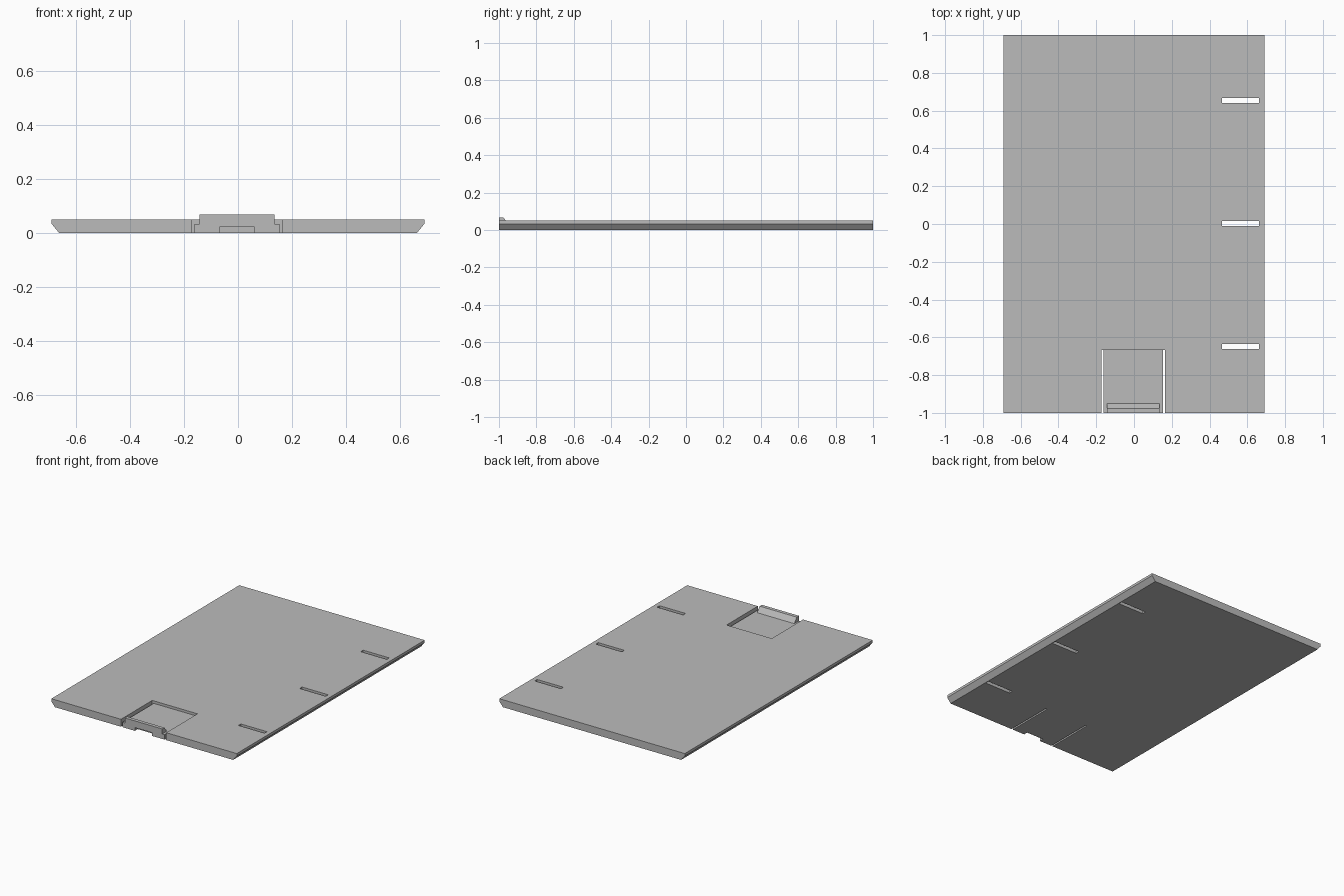
import bpy
import bmesh

cube = bpy.data.objects.get("Cube")
if cube:
    bpy.data.objects.remove(cube, do_unlink=True)

TOP, STEP = 0.05, 0.033           # lid thickness, height of bevel and tab floor
HALF_W, HALF_L = 0.691, 1.0
TAB_X, TAB_END = -0.0035, -0.667  # latch tab centre and hinge line

grey = bpy.data.materials.new("grey plastic")
grey.use_nodes = True
colour = (0.5, 0.5, 0.5, 1)
grey.diffuse_color = colour
grey.node_tree.nodes["Principled BSDF"].inputs["Base Color"].default_value = colour


def prism(name, points, offset):
    """Extrude a closed 3D outline along an offset."""
    bm = bmesh.new()
    face = bm.faces.new([bm.verts.new(p) for p in points])
    grown = bmesh.ops.extrude_face_region(bm, geom=[face])["geom"]
    bmesh.ops.translate(bm, vec=offset,
                        verts=[v for v in grown if isinstance(v, bmesh.types.BMVert)])
    bmesh.ops.recalc_face_normals(bm, faces=bm.faces)
    mesh = bpy.data.meshes.new(name)
    bm.to_mesh(mesh)
    bm.free()
    mesh.materials.append(grey)
    obj = bpy.data.objects.new(name, mesh)
    bpy.context.collection.objects.link(obj)
    return obj


def box(name, x0, x1, y0, y1, z0, z1):
    outline = [(x0, y0, z0), (x1, y0, z0), (x1, y1, z0), (x0, y1, z0)]
    return prism(name, outline, (0, 0, z1 - z0))


def combine(target, tool, operation="DIFFERENCE"):
    """Apply a boolean and drop the tool."""
    tool.hide_render = True
    mod = target.modifiers.new(tool.name, "BOOLEAN")
    mod.operation, mod.object, mod.solver = operation, tool, "EXACT"
    bpy.context.view_layer.objects.active = target
    bpy.ops.object.modifier_apply(modifier=mod.name)
    bpy.data.objects.remove(tool, do_unlink=True)


# Lid panel with bevelled lower side edges
right = [(HALF_W - 0.027, 0), (HALF_W, STEP), (HALF_W, TOP)]
profile = right + [(-x, z) for x, z in reversed(right)]
lid = prism("sliding_lid", [(x, -HALF_L, z) for x, z in profile], (0, 2 * HALF_L, 0))

# Sunken latch tab, freed by a slit on each side
combine(lid, box("tab_recess", TAB_X - 0.163, TAB_X + 0.163, -1.1, TAB_END, STEP, 0.2))
for side in (-1, 1):
    a, b = sorted((TAB_X + side * 0.1575, TAB_X + side * 0.1685))
    combine(lid, box("tab_slit", a, b, -1.1, TAB_END, -0.1, 0.2))

# Finger notch under the tab's front edge
combine(lid, box("finger_notch", TAB_X - 0.0645, TAB_X + 0.0645, -1.1, -0.97, -0.1, 0.022))

# Three slots through the panel near one long side
for y in (-0.648, 0.003, 0.653):
    combine(lid, box("side_slot", 0.466, 0.661, y - 0.013, y + 0.013, -0.1, 0.2))

# Catch ridge on the tab, sloping down at the back
ridge = [(-1, 0.028), (-0.95, 0.028), (-0.95, STEP), (-0.976, 0.067), (-1, 0.067)]
catch = prism("catch_ridge", [(TAB_X - 0.1385, y, z) for y, z in ridge], (0.277, 0, 0))
combine(lid, catch, "UNION")
